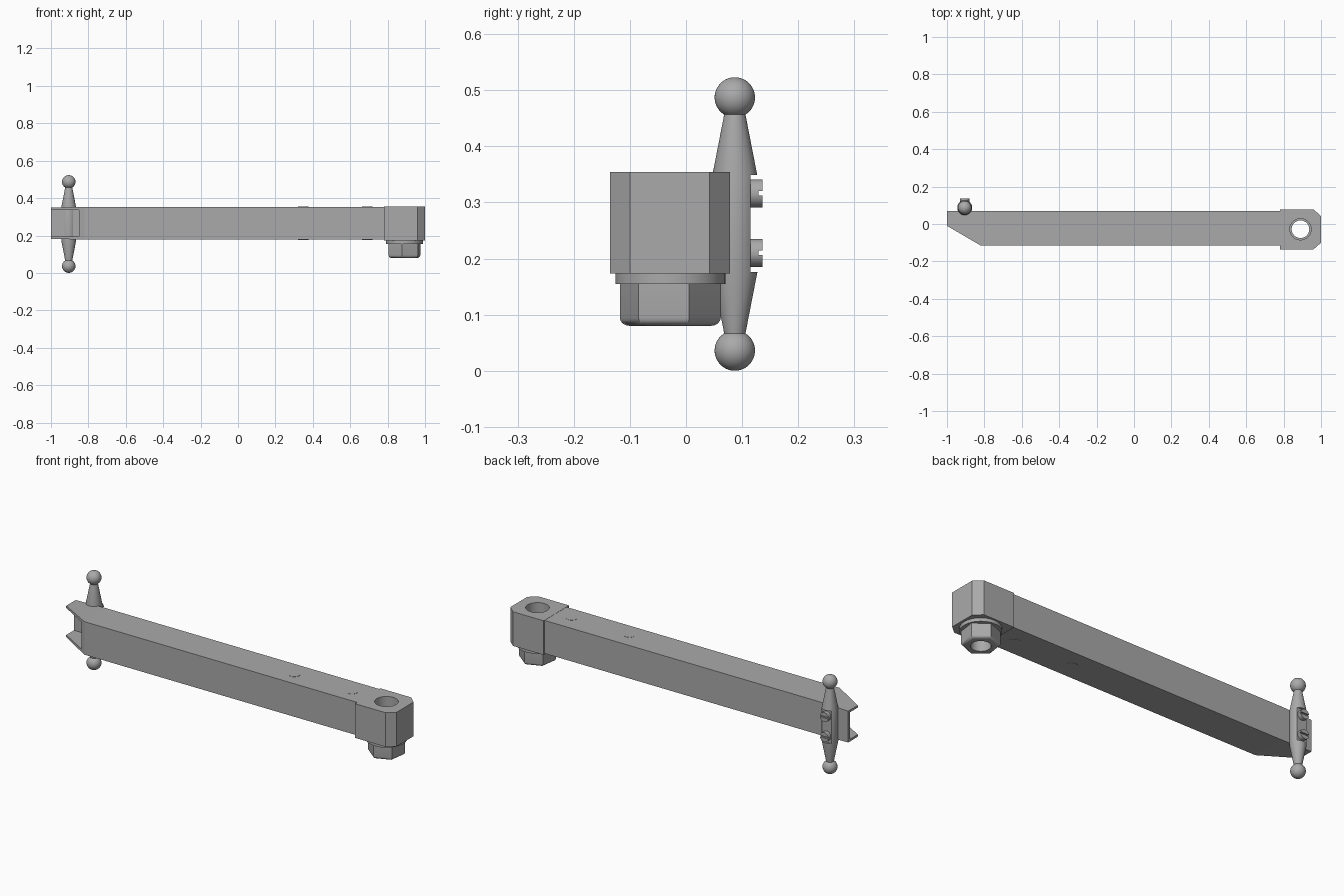
import bpy, bmesh, math
from mathutils import Matrix

cube = bpy.data.objects.get("Cube")
if cube:
    bpy.data.objects.remove(cube, do_unlink=True)

steel = bpy.data.materials.new("grey_steel")
steel.use_nodes = True
GREY = (0.4, 0.4, 0.4, 1)
steel.diffuse_color = GREY
steel.node_tree.nodes["Principled BSDF"].inputs["Base Color"].default_value = GREY


def finish(bm, name, smooth=False):
    bmesh.ops.recalc_face_normals(bm, faces=bm.faces)
    mesh = bpy.data.meshes.new(name)
    bm.to_mesh(mesh)
    bm.free()
    mesh.materials.append(steel)
    ob = bpy.data.objects.new(name, mesh)
    bpy.context.collection.objects.link(ob)
    if smooth:
        shade(ob)
    return ob


def shade(ob):
    bpy.ops.object.select_all(action='DESELECT')
    ob.select_set(True)
    bpy.context.view_layer.objects.active = ob
    bpy.ops.object.shade_smooth_by_angle(angle=math.radians(35))


def prism(name, outline, z0, z1, fold=None):
    """Extrude an xy outline; fold adds a crease across x."""
    bm = bmesh.new()
    face = bm.faces.new([bm.verts.new((x, y, z0)) for x, y in outline])
    new = bmesh.ops.extrude_face_region(bm, geom=[face])["geom"]
    for v in new:
        if isinstance(v, bmesh.types.BMVert):
            v.co.z = z1
    if fold is not None:
        bmesh.ops.bisect_plane(bm, geom=bm.verts[:] + bm.edges[:] + bm.faces[:],
                               plane_co=(fold, 0, 0), plane_no=(1, 0, 0))
        mid = (z0 + z1) / 2
        for v in bm.verts:
            if v.co.x < fold - 0.05:
                v.co.z = mid + (v.co.z - mid) * 0.95
    return finish(bm, name)


def box(name, x0, x1, y0, y1, z0, z1):
    return prism(name, [(x0, y0), (x1, y0), (x1, y1), (x0, y1)], z0, z1)


def cylinder(name, centre, r, depth, axis='Z', sides=48, turn=0.0, smooth=True):
    bm = bmesh.new()
    bmesh.ops.create_cone(bm, cap_ends=True, segments=sides,
                          radius1=r, radius2=r, depth=depth)
    rot = Matrix.Rotation(turn, 4, 'Z')
    if axis == 'Y':
        rot = Matrix.Rotation(math.pi / 2, 4, 'X') @ rot
    bm.transform(Matrix.Translation(centre) @ rot)
    return finish(bm, name, smooth)


def cut(ob, cutter):
    """Subtract the cutter and apply, leaving no helper behind."""
    cutter.hide_render = True
    mod = ob.modifiers.new("cut", 'BOOLEAN')
    mod.operation, mod.solver, mod.object = 'DIFFERENCE', 'EXACT', cutter
    bpy.ops.object.select_all(action='DESELECT')
    bpy.context.view_layer.objects.active = ob
    ob.select_set(True)
    bpy.ops.object.modifier_apply(modifier=mod.name)
    bpy.data.objects.remove(cutter, do_unlink=True)


def lathe(name, profile, x, y, steps=48):
    bm = bmesh.new()
    verts = [bm.verts.new((r, 0, z)) for r, z in profile]
    edges = [bm.edges.new(pair) for pair in zip(verts, verts[1:])]
    bmesh.ops.spin(bm, geom=verts + edges, axis=(0, 0, 1), cent=(0, 0, 0),
                   angle=math.tau, steps=steps)
    bmesh.ops.remove_doubles(bm, verts=bm.verts, dist=1e-5)
    bm.transform(Matrix.Translation((x, y, 0)))
    return finish(bm, name)


LOW, HIGH = 0.178, 0.353
HOLE_X, HOLE_Y = 0.89, -0.028

# Arm with a slanted, hollowed end
arm = prism("arm", [(-1, -0.01), (-0.82, -0.115), (0.8, -0.115),
                    (0.8, 0.07), (-1, 0.07)], LOW, HIGH, fold=-0.82)
cut(arm, box("pocket", -1.1, -0.85, -0.2, 0.055, LOW + 0.016, HIGH - 0.016))

# Clamp block with chamfered outer corners and a through hole
block = prism("clamp_block", [(0.78, -0.135), (0.96, -0.135), (1, -0.1), (1, 0.042),
                              (0.96, 0.078), (0.78, 0.078)], 0.173, 0.354)
cut(block, cylinder("bore", (HOLE_X, HOLE_Y, 0.27), 0.057, 0.5))
shade(block)

# Washer and hexagonal nut below the block
washer = cylinder("washer", (HOLE_X, HOLE_Y, 0.164), 0.098, 0.018)
nut = cylinder("nut", (HOLE_X, HOLE_Y, 0.118), 0.091, 0.076, sides=6,
               turn=math.radians(-8.5), smooth=False)
bm = bmesh.new()
bm.from_mesh(nut.data)
rim = [e for e in bm.edges if all(v.co.z < 0.1 for v in e.verts)]
bmesh.ops.bevel(bm, geom=rim, offset=0.015, segments=4, profile=0.5, affect='EDGES')
bm.to_mesh(nut.data)
bm.free()
for part in (washer, nut):
    cut(part, cylinder("bore", (HOLE_X, HOLE_Y, 0.15), 0.047, 0.4))
    shade(part)

# Flush pins through the arm
for i, x in enumerate((0.35, 0.69)):
    cylinder(f"pin_{i + 1}", (x, HOLE_Y, (LOW + HIGH) / 2), 0.028, HIGH - LOW + 0.002)

# Double ball post, mirrored about its middle
POST_X, POST_Y, MID, BALL, NECK = -0.905, 0.087, 0.2615, 0.036, 0.019
reach = MID - BALL
start = math.asin(NECK / BALL)
upper = [(0.04, 0.087), (NECK, reach - BALL * math.cos(start))]
for i in range(1, 17):
    a = start + (math.pi - start) * i / 16
    upper.append((BALL * math.sin(a) if i < 16 else 0, reach - BALL * math.cos(a)))
profile = [(r, MID - h) for r, h in reversed(upper)] + [(r, MID + h) for r, h in upper]
post = lathe("ball_post", profile, POST_X, POST_Y)
cut(post, box("flat", -1, -0.8, 0.115, 0.2, 0.176, 0.349))
shade(post)

# Slotted screws on the flat of the post
for i, z in enumerate((0.21, 0.316)):
    screw = cylinder(f"screw_{i + 1}", (POST_X, 0.12, z), 0.025, 0.032, 'Y', 32)
    cut(screw, box("slot", -1, -0.8, 0.129, 0.2, z - 0.004, z + 0.004))
    shade(screw)
